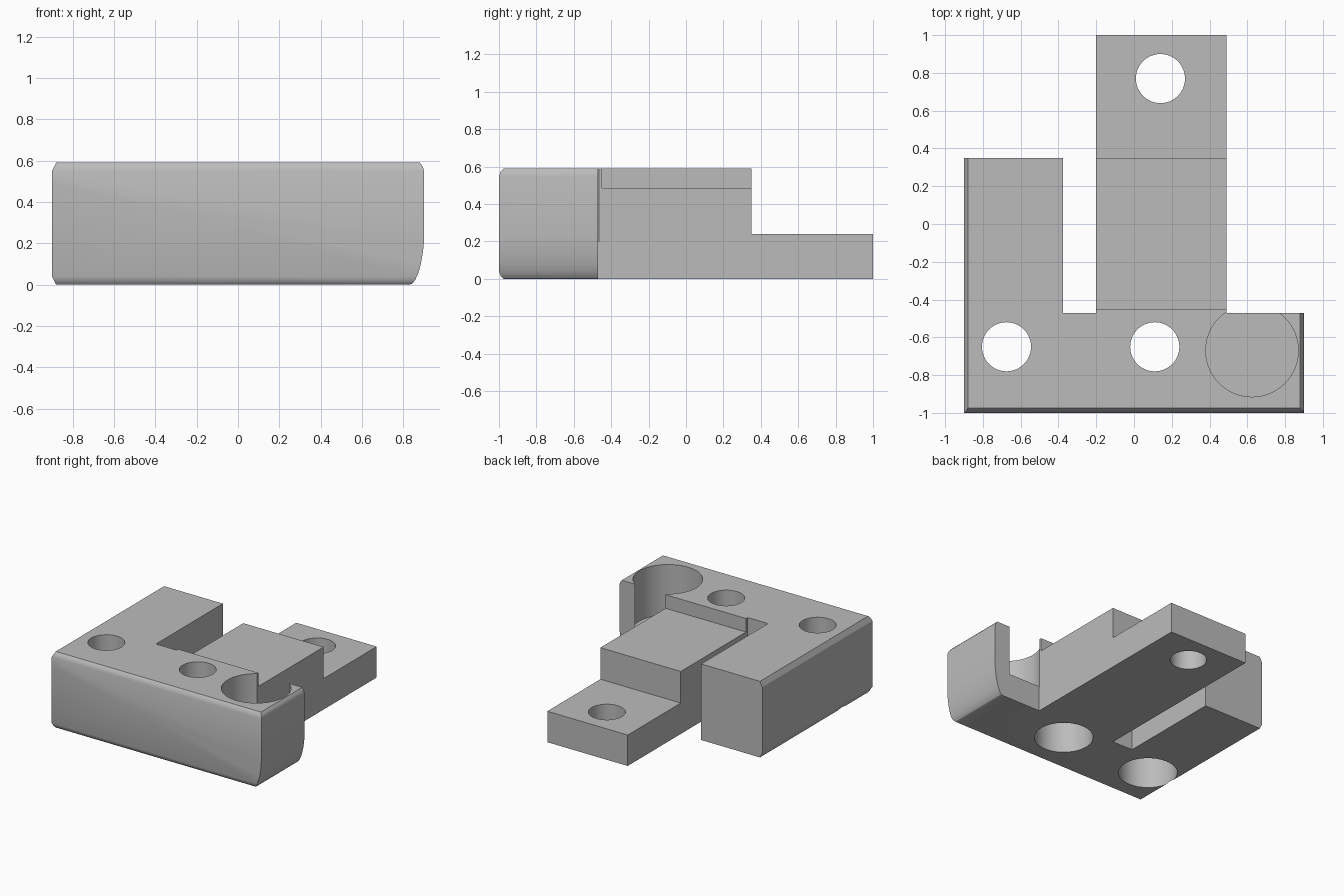
import bpy, bmesh, math
from mathutils import Vector

cube = bpy.data.objects.get("Cube")
if cube:
    bpy.data.objects.remove(cube, do_unlink=True)

grey = bpy.data.materials.new("plain grey")
grey.use_nodes = True
grey.diffuse_color = (0.5, 0.5, 0.5, 1)
grey.node_tree.nodes["Principled BSDF"].inputs["Base Color"].default_value = (0.5, 0.5, 0.5, 1)


def prism(name, points, start, end, axis):
    """Extrude a 2D outline along one axis; the outline holds the other two coordinates in order."""
    def place(p, t):
        c = list(p)
        c.insert(axis, t)
        return c
    bm = bmesh.new()
    face = bm.faces.new([bm.verts.new(place(p, start)) for p in points])
    out = bmesh.ops.extrude_face_region(bm, geom=[face])
    shift = Vector((0, 0, 0))
    shift[axis] = end - start
    bmesh.ops.translate(bm, vec=shift,
                        verts=[v for v in out["geom"] if isinstance(v, bmesh.types.BMVert)])
    bmesh.ops.recalc_face_normals(bm, faces=bm.faces)
    mesh = bpy.data.meshes.new(name)
    bm.to_mesh(mesh)
    bm.free()
    mesh.materials.append(grey)
    obj = bpy.data.objects.new(name, mesh)
    bpy.context.collection.objects.link(obj)
    return obj


def cylinder(name, x, y, radius, bottom, top):
    n = 64
    ring = [(x + radius * math.cos(i * math.tau / n), y + radius * math.sin(i * math.tau / n))
            for i in range(n)]
    return prism(name, ring, bottom, top, 2)


def combine(target, tool, operation):
    mod = target.modifiers.new(operation.lower(), 'BOOLEAN')
    mod.operation = operation
    mod.solver = 'EXACT'
    mod.object = tool
    tool.hide_render = True
    bpy.ops.object.select_all(action='DESELECT')
    bpy.context.view_layer.objects.active = target
    target.select_set(True)
    bpy.ops.object.modifier_apply(modifier=mod.name)
    bpy.data.objects.remove(tool, do_unlink=True)


# Front bar and side arm: cross-section with small bevels and a curved lower corner
curve = [(0.83 + 0.07 * math.sin(a), 0.22 - 0.22 * math.cos(a) ** 1.3)
         for a in [i * math.pi / 16 for i in range(8)]]
section = [(-0.88, 0)] + curve + [(0.9, 0.22), (0.9, 0.55), (0.895, 0.57), (0.88, 0.59),
                                  (-0.88, 0.59), (-0.9, 0.55), (-0.9, 0.04)]
bracket = prism("bracket", section, -1, 0.35, 1)

# Remove the block behind the bar, leaving the arm
combine(bracket, prism("rear_cutter", [(-0.375, -0.47), (1.2, -0.47), (1.2, 0.6), (-0.375, 0.6)],
                       -0.2, 0.9, 2), 'DIFFERENCE')

# Bevel the front edges
side = [(-0.975, 0), (0.6, 0), (0.6, 0.59), (-0.975, 0.59), (-0.99, 0.575), (-1, 0.55),
        (-1, 0.04), (-0.99, 0.015)]
combine(bracket, prism("front_bevel", side, -1.2, 1.2, 0), 'INTERSECT')

# Stepped tongue
steps = [(-0.6, 0), (1, 0), (1, 0.24), (0.35, 0.24), (0.35, 0.485), (-0.45, 0.485),
         (-0.45, 0.59), (-0.6, 0.59)]
combine(bracket, prism("tongue", steps, -0.2, 0.49, 0), 'UNION')

# Round pocket, open at the back
combine(bracket, cylinder("pocket", 0.625, -0.67, 0.245, 0.2, 0.9), 'DIFFERENCE')

# Screw holes, with wider bores underneath the bar
for x, y in [(-0.675, -0.65), (0.11, -0.65), (0.14, 0.77)]:
    combine(bracket, cylinder("screw_hole", x, y, 0.13, -0.2, 0.9), 'DIFFERENCE')
    if y < 0:
        combine(bracket, cylinder("head_bore", x, y, 0.21, -0.2, 0.3), 'DIFFERENCE')

bpy.ops.object.shade_smooth_by_angle(angle=math.radians(25))
